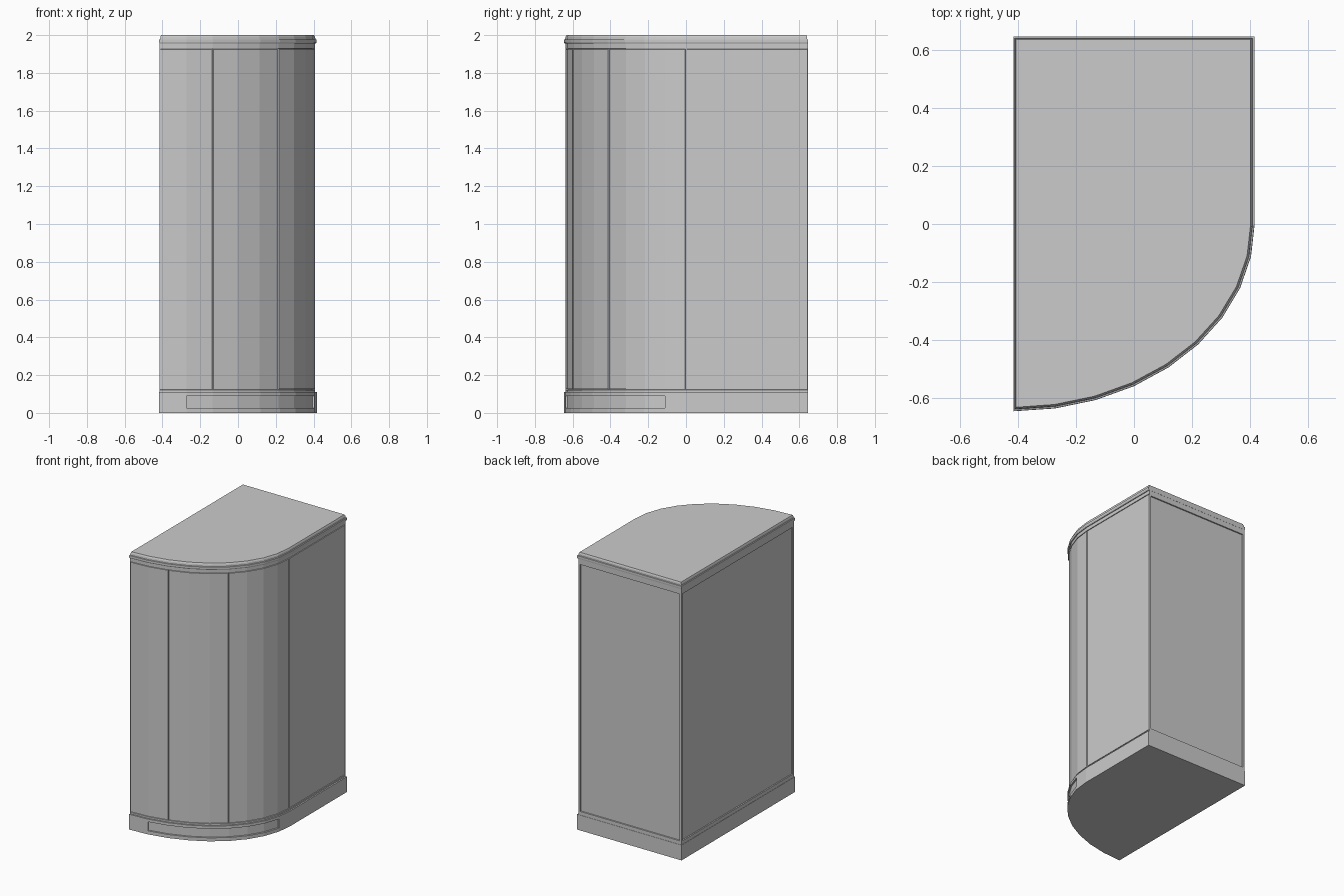
import bpy, bmesh
from math import cos, sin, radians

if "Cube" in bpy.data.objects:
    bpy.data.objects.remove(bpy.data.objects["Cube"])

W, D = 0.417, 0.647   # half width and half depth
ARC = 9               # facets on the rounded front corner


def outline(side, back):
    """Quarter-ellipse plan; side = inset of right/front, back = inset of left/back."""
    pts = [(-W + back, D - back), (-W + back, -D + side)]
    for k in range(1, ARC + 1):
        a = radians(90 - 90 * k / ARC)
        pts.append((-W + (2 * W - side) * cos(a), -(D - side) * sin(a)))
    pts.append((W - side, D - back))
    return pts


def prism(levels):
    """Stack outlines (z, side inset, back inset); return bmesh and rows of side faces."""
    bm = bmesh.new()
    rings = [[bm.verts.new((x, y, z)) for x, y in outline(s, b)] for z, s, b in levels]
    n = len(rings[0])
    rows = []
    for lo, hi in zip(rings, rings[1:]):
        rows.append([bm.faces.new((lo[i], lo[(i + 1) % n], hi[(i + 1) % n], hi[i]))
                     for i in range(n)])
    bm.faces.new(rings[0][::-1])
    bm.faces.new(rings[-1])
    bm.normal_update()
    return bm, rows


def recess(bm, faces, border, depth):
    if border:
        bmesh.ops.inset_region(bm, faces=faces, thickness=border, use_even_offset=True)
    bmesh.ops.inset_region(bm, faces=faces, thickness=0.001, depth=-depth, use_even_offset=True)


def groove(bm, faces, width, depth):
    bmesh.ops.inset_region(bm, faces=faces, thickness=0.001, depth=-depth, use_even_offset=True)
    bmesh.ops.inset_region(bm, faces=faces, thickness=width, use_even_offset=True)
    bmesh.ops.inset_region(bm, faces=faces, thickness=0.001, depth=depth, use_even_offset=True)


def finish(bm, name):
    bmesh.ops.recalc_face_normals(bm, faces=bm.faces)
    me = bpy.data.meshes.new(name)
    bm.to_mesh(me)
    bm.free()
    ob = bpy.data.objects.new(name, me)
    bpy.context.collection.objects.link(ob)


# Plinth with a long shallow recess around the curve
bm, rows = prism([(0, 0, 0), (0.025, 0, 0), (0.09, 0, 0), (0.11, 0, 0)])
recess(bm, rows[1][2:9], 0, 0.010)
finish(bm, "plinth")

# Cabinet body: face 0 left, 1-9 curve, 10 right, 11 back
bm, rows = prism([(z, 0.010, 0.002) for z in (0.11, 0.122, 1.93, 1.975)])
mid = rows[1]
for panel in (mid[1:3], mid[3:6], mid[6:10], mid[10:11]):   # curved doors, right side
    groove(bm, panel, 0.003, 0.006)
for panel in (mid[0:1], mid[11:12]):                        # left and back panels
    recess(bm, panel, 0.014, 0.008)
finish(bm, "cabinet_body")

# Stepped lid with a small overhang
bm, rows = prism([(1.955, 0.005, 0.001), (1.962, 0.001, 0), (1.976, 0.001, 0),
                  (1.978, 0.007, 0.005), (1.99, 0.009, 0.006), (2.0, 0.014, 0.010)])
finish(bm, "lid")
